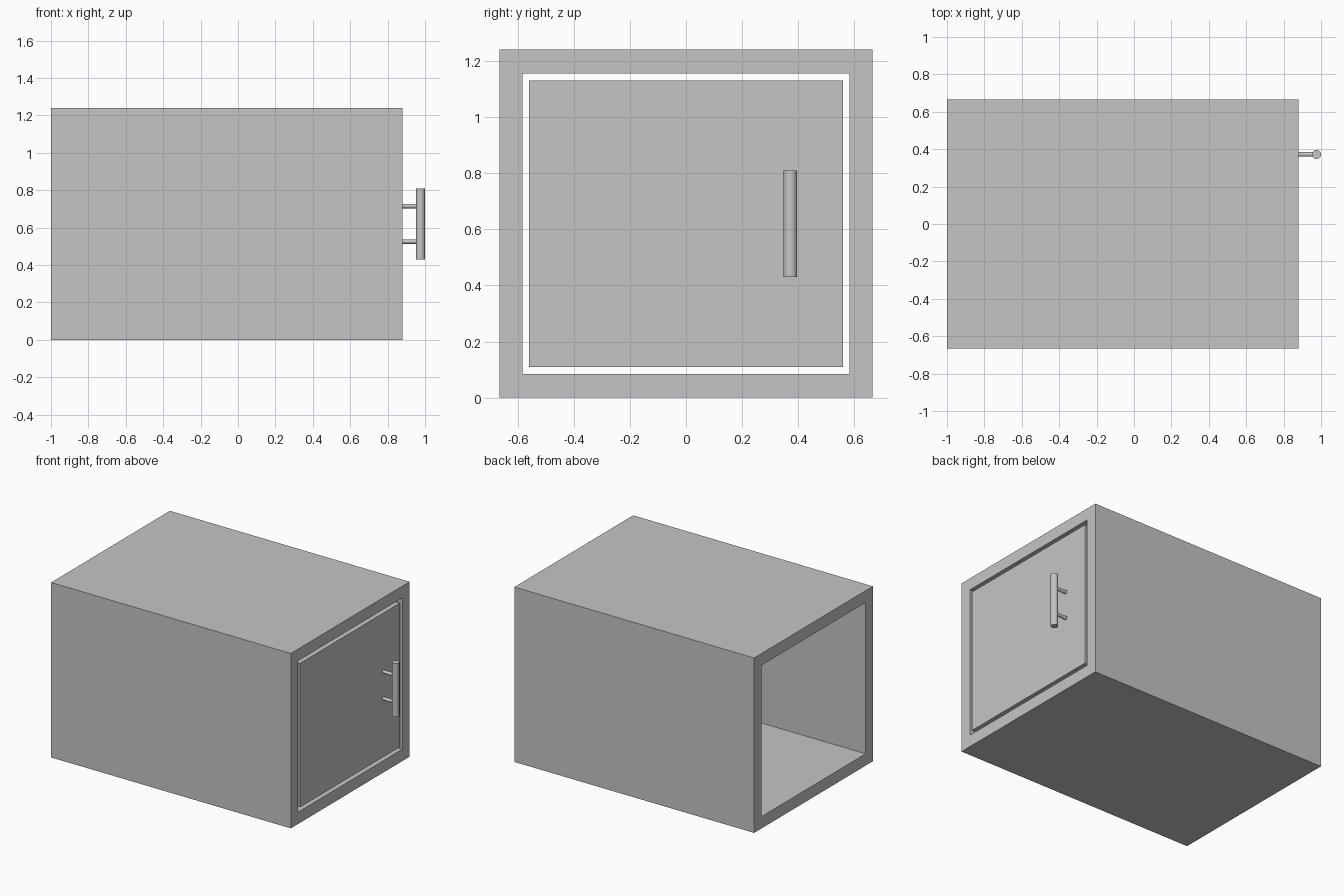
import bpy, bmesh
from mathutils import Matrix

cube = bpy.data.objects.get("Cube")
if cube:
    bpy.data.objects.remove(cube, do_unlink=True)

grey = bpy.data.materials.new("plain grey")
grey.use_nodes = True
grey.diffuse_color = (0.56, 0.56, 0.56, 1)
grey.node_tree.nodes["Principled BSDF"].inputs["Base Color"].default_value = grey.diffuse_color

BACK, FRONT = -1.0, 0.88     # ends of the box along x
MID = 0.62                   # centre height


def finish(name, bm):
    bmesh.ops.recalc_face_normals(bm, faces=bm.faces)
    mesh = bpy.data.meshes.new(name)
    bm.to_mesh(mesh)
    bm.free()
    mesh.materials.append(grey)
    obj = bpy.data.objects.new(name, mesh)
    bpy.context.collection.objects.link(obj)
    return obj


def rectangle(bm, x, half_width, half_height):
    corners = [(-1, -1), (1, -1), (1, 1), (-1, 1)]
    return [bm.verts.new((x, a * half_width, MID + b * half_height)) for a, b in corners]


def cylinder(name, radius, length, centre, along_x=False):
    bm = bmesh.new()
    turn = Matrix.Rotation(1.570796, 4, 'Y') if along_x else Matrix.Identity(4)
    bmesh.ops.create_cone(bm, cap_ends=True, segments=32, radius1=radius, radius2=radius,
                          depth=length, matrix=Matrix.Translation(centre) @ turn)
    obj = finish(name, bm)
    bpy.ops.object.select_all(action='DESELECT')
    obj.select_set(True)
    bpy.context.view_layer.objects.active = obj
    bpy.ops.object.shade_smooth_by_angle()


# Open-ended box: outer and inner rings bridged into a closed tube
bm = bmesh.new()
rings = [rectangle(bm, BACK, 0.665, MID), rectangle(bm, FRONT, 0.665, MID),
         rectangle(bm, FRONT, 0.583, 0.536), rectangle(bm, BACK, 0.583, 0.536)]
for ring, following in zip(rings, rings[1:] + rings[:1]):
    for i in range(4):
        j = (i + 1) % 4
        bm.faces.new((ring[i], ring[j], following[j], following[i]))
finish("cabinet_shell", bm)

# Door panel, flush with the front rim and gapped all round
thickness = 0.06
bm = bmesh.new()
bmesh.ops.create_cube(bm, size=1)
bmesh.ops.scale(bm, vec=(thickness, 1.12, 1.02), verts=bm.verts)
bmesh.ops.translate(bm, vec=(FRONT - thickness / 2, 0, MID), verts=bm.verts)
finish("door", bm)

# Bar handle on two posts
handle_x, handle_y = 0.976, 0.372
cylinder("handle_bar", 0.024, 0.38, (handle_x, handle_y, MID))
for name, side in (("lower_handle_post", -1), ("upper_handle_post", 1)):
    cylinder(name, 0.012, handle_x - FRONT, ((handle_x + FRONT) / 2, handle_y, MID + side * 0.095), True)
